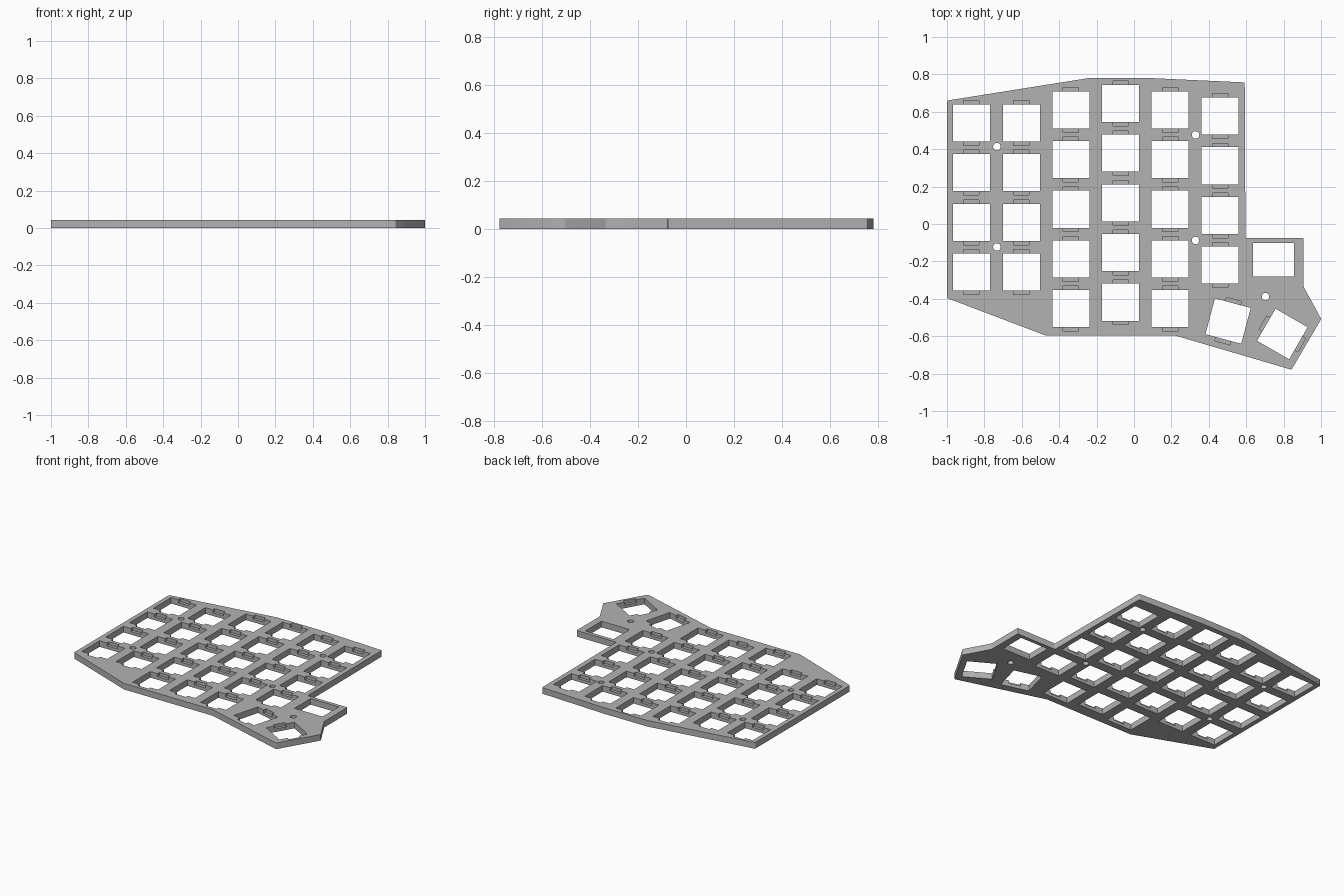
import bpy, bmesh, math
from mathutils import Matrix, Vector

cube = bpy.data.objects.get("Cube")
if cube:
    bpy.data.objects.remove(cube)

THICK = 0.043      # plate thickness
PITCH = 0.2656     # distance between keys
HOLE = 0.198       # switch opening
CLIP_W, CLIP_L = 0.083, 0.24   # clip recess, spans past both ends of the opening

grey = bpy.data.materials.new("plate grey")
grey.use_nodes = True
colour = (0.45, 0.45, 0.45, 1)
grey.diffuse_color = colour
grey.node_tree.nodes["Principled BSDF"].inputs["Base Color"].default_value = colour


def finish(bm, name):
    mesh = bpy.data.meshes.new(name)
    bm.to_mesh(mesh)
    bm.free()
    obj = bpy.data.objects.new(name, mesh)
    bpy.context.collection.objects.link(obj)
    return obj


def add_box(bm, x, y, angle, w, l, z0, z1):
    place = (Matrix.Translation((x, y, (z0 + z1) / 2))
             @ Matrix.Rotation(math.radians(angle), 4, 'Z')
             @ Matrix.Diagonal((w, l, z1 - z0, 1)))
    bmesh.ops.create_cube(bm, size=1, matrix=place)


def cut(target, cutter):
    mod = target.modifiers.new("cut", 'BOOLEAN')
    mod.operation = 'DIFFERENCE'
    mod.solver = 'EXACT'
    mod.object = cutter
    cutter.hide_render = True
    bpy.context.view_layer.objects.active = target
    bpy.ops.object.modifier_apply(modifier=mod.name)
    bpy.data.objects.remove(cutter)


# Plate outline, extruded, with slightly eased upright corners
outline = [(-1, 0.66), (-1, -0.396), (-0.47, -0.597), (0.222, -0.597),
           (0.842, -0.779), (1.001, -0.508), (0.906, -0.334), (0.906, -0.075),
           (0.596, -0.075), (0.592, 0.757), (0.09, 0.78), (-0.243, 0.78)]
bm = bmesh.new()
base = bm.faces.new([bm.verts.new((x, y, 0)) for x, y in outline])
top = bmesh.ops.extrude_face_region(bm, geom=[base])["geom"]
bmesh.ops.translate(bm, vec=Vector((0, 0, THICK)),
                    verts=[v for v in top if isinstance(v, bmesh.types.BMVert)])
bmesh.ops.recalc_face_normals(bm, faces=bm.faces)
uprights = [e for e in bm.edges
            if abs(e.verts[0].co.z - e.verts[1].co.z) > THICK / 2]
bmesh.ops.bevel(bm, geom=uprights, offset=0.006, segments=3, profile=0.5, affect='EDGES')
plate = finish(bm, "switch_plate")
plate.data.materials.append(grey)

# Key columns as (x, top key y, key count), then the two turned thumb keys
columns = [(-0.869, 0.54, 4), (-0.602, 0.54, 4), (-0.337, 0.61, 5),
           (-0.072, 0.644, 5), (0.193, 0.61, 5), (0.46, 0.577, 4)]
keys = [(x, y - row * PITCH, 0) for x, y, count in columns for row in range(count)]
keys += [(0.503, -0.519, -15), (0.793, -0.588, 60)]

# Through openings: switches, the wide thumb opening and the screw holes
bm = bmesh.new()
for x, y, angle in keys:
    add_box(bm, x, y, angle, HOLE, HOLE, -0.1, 0.1)
add_box(bm, 0.746, -0.191, 0, 0.219, 0.18, -0.1, 0.1)
for x, y in [(-0.733, 0.414), (-0.733, -0.123), (0.329, 0.476),
             (0.329, -0.088), (0.703, -0.388)]:
    bmesh.ops.create_cone(bm, cap_ends=True, segments=32, radius1=0.02, radius2=0.02,
                          depth=0.2, matrix=Matrix.Translation((x, y, 0)))
cut(plate, finish(bm, "opening_cutter"))

# Shallow clip recesses in the upper half, at both ends of each switch opening
bm = bmesh.new()
for x, y, angle in keys:
    add_box(bm, x, y, angle, CLIP_W, CLIP_L, THICK / 2, 0.1)
cut(plate, finish(bm, "clip_cutter"))

# Smooth only the round holes and eased corners
plate.select_set(True)
bpy.context.view_layer.objects.active = plate
bpy.ops.object.shade_smooth_by_angle(angle=math.radians(30))
